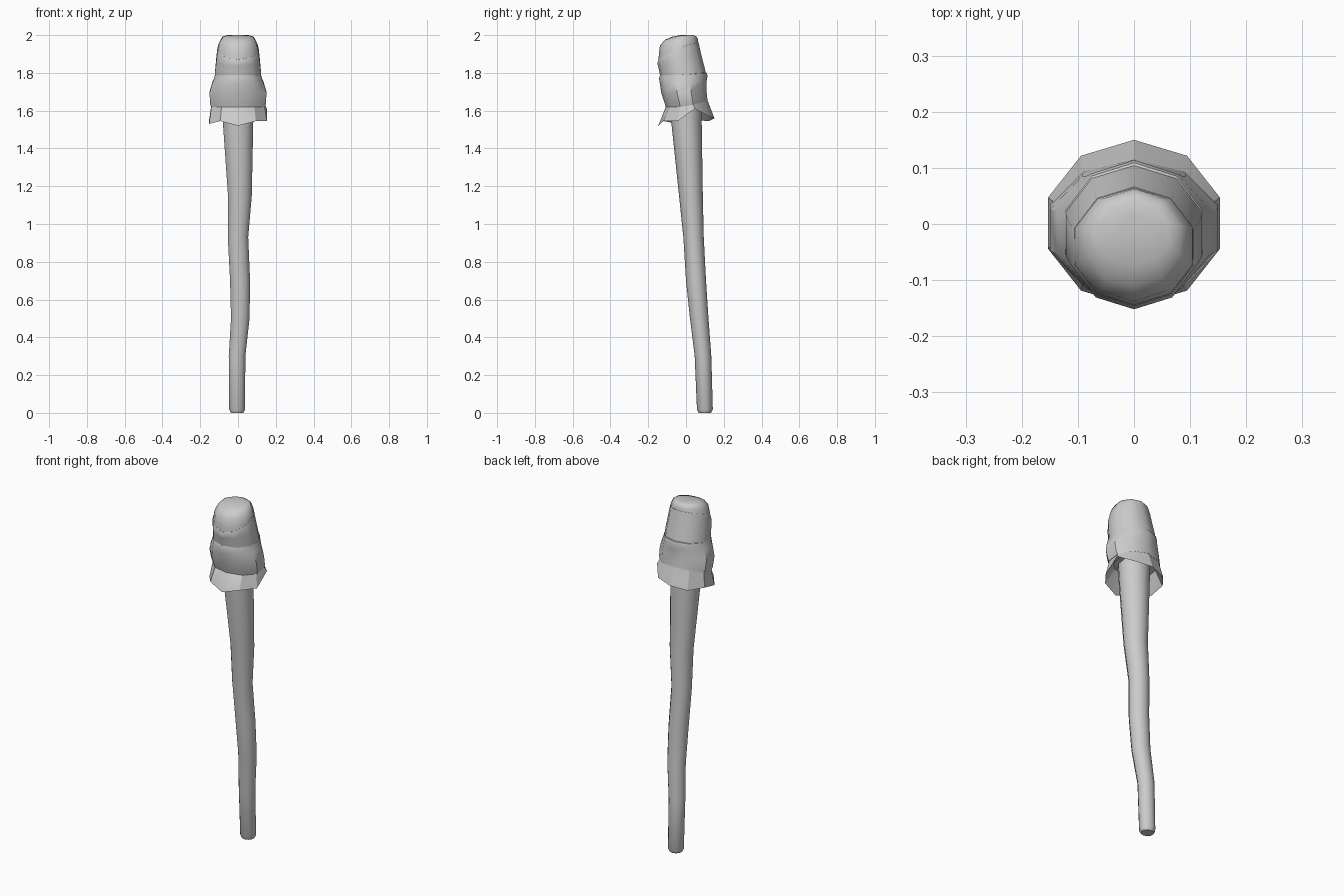
import bpy, math

SIDES = 10
ANG = [math.radians(90 + 36 * i) for i in range(SIDES)]


def ring(w, yf, yb, zf, zs, zb, cx=0.0):
    """Ten-sided ring: half width, front/back y, and front/side/back heights."""
    pts = []
    for a in ANG:
        s = math.sin(a)
        pts.append((cx + w / 0.951 * math.cos(a),
                    (yf + yb) / 2 + (yb - yf) / 2 * s,
                    zs + (zb - zf) / 2 * s + ((zb + zf) / 2 - zs) * s * s))
    return pts


def loft(name, rings, cap_start=True, cap_end=True, angle=40):
    verts = [p for r in rings for p in r]
    faces = []
    for k in range(len(rings) - 1):
        for i in range(SIDES):
            j = (i + 1) % SIDES
            a, b = k * SIDES, (k + 1) * SIDES
            faces.append((a + i, a + j, b + j, b + i))
    if cap_start:
        faces.append(tuple(reversed(range(SIDES))))
    if cap_end:
        n = (len(rings) - 1) * SIDES
        faces.append(tuple(range(n, n + SIDES)))
    me = bpy.data.meshes.new(name)
    me.from_pydata(verts, [], faces)
    ob = bpy.data.objects.new(name, me)
    bpy.context.collection.objects.link(ob)
    bpy.ops.object.select_all(action='DESELECT')
    ob.select_set(True)
    bpy.context.view_layer.objects.active = ob
    bpy.ops.object.shade_smooth_by_angle(angle=math.radians(angle))
    return ob


# crooked wooden handle: z, centre x, centre y, radius
path = [(0.0, -0.005, 0.10, 0.033), (0.018, -0.005, 0.10, 0.042),
        (0.30, -0.005, 0.09, 0.044), (0.50, 0.012, 0.07, 0.049),
        (0.70, 0.011, 0.053, 0.053), (0.93, 0.0, 0.04, 0.054),
        (1.15, 0.010, 0.026, 0.063), (1.55, 0.0, 0.002, 0.081),
        (1.66, 0.0, 0.0, 0.084)]
loft("handle", [ring(r, y - r, y + r, z, z, z, x) for z, x, y, r in path])

# ragged cloth skirt: lower edge heights run from the back, anticlockwise seen from above
edge_z = [1.56, 1.545, 1.55, 1.53, 1.545, 1.52, 1.545, 1.545, 1.61, 1.57]
hem = [(x, y, z) for (x, y, _), z in zip(ring(0.153, -0.147, 0.15, 0, 0, 0), edge_z)]
inner_hem = [(x * 0.97, y * 0.97, z + 0.004) for x, y, z in hem]
loft("cloth_skirt", [ring(0.115, -0.09, 0.10, 1.62, 1.625, 1.65),
                     inner_hem, hem,
                     ring(0.14, -0.105, 0.112, 1.625, 1.63, 1.66),
                     ring(0.12, -0.095, 0.10, 1.635, 1.64, 1.67)],
     cap_start=True, cap_end=True, angle=30)

# lower wrap, widest at the bottom
loft("lower_wrap", [ring(0.12, -0.09, 0.095, 1.62, 1.625, 1.65),
                    ring(0.143, -0.108, 0.115, 1.62, 1.625, 1.655),
                    ring(0.149, -0.112, 0.112, 1.637, 1.645, 1.67),
                    ring(0.150, -0.130, 0.108, 1.69, 1.70, 1.71),
                    ring(0.137, -0.138, 0.109, 1.74, 1.745, 1.755),
                    ring(0.125, -0.143, 0.114, 1.772, 1.775, 1.785),
                    ring(0.122, -0.138, 0.109, 1.786, 1.79, 1.80),
                    ring(0.10, -0.11, 0.09, 1.79, 1.795, 1.81)])

# middle wrap
loft("middle_wrap", [ring(0.10, -0.11, 0.09, 1.775, 1.78, 1.79),
                     ring(0.122, -0.136, 0.107, 1.775, 1.78, 1.79),
                     ring(0.121, -0.140, 0.098, 1.80, 1.81, 1.83),
                     ring(0.115, -0.147, 0.080, 1.835, 1.87, 1.90),
                     ring(0.110, -0.152, 0.070, 1.85, 1.912, 1.945),
                     ring(0.106, -0.146, 0.066, 1.868, 1.93, 1.962),
                     ring(0.085, -0.12, 0.05, 1.88, 1.935, 1.965)])

# rounded top wrap
loft("top_wrap", [ring(0.09, -0.12, 0.05, 1.855, 1.91, 1.945),
                  ring(0.107, -0.146, 0.067, 1.858, 1.92, 1.953),
                  ring(0.104, -0.144, 0.064, 1.895, 1.94, 1.965),
                  ring(0.095, -0.138, 0.063, 1.945, 1.965, 1.98),
                  ring(0.082, -0.112, 0.055, 1.975, 1.99, 1.993),
                  ring(0.062, -0.075, 0.042, 1.991, 1.998, 2.0),
                  ring(0.02, -0.03, 0.015, 2.0, 2.0, 2.0)], angle=60)
